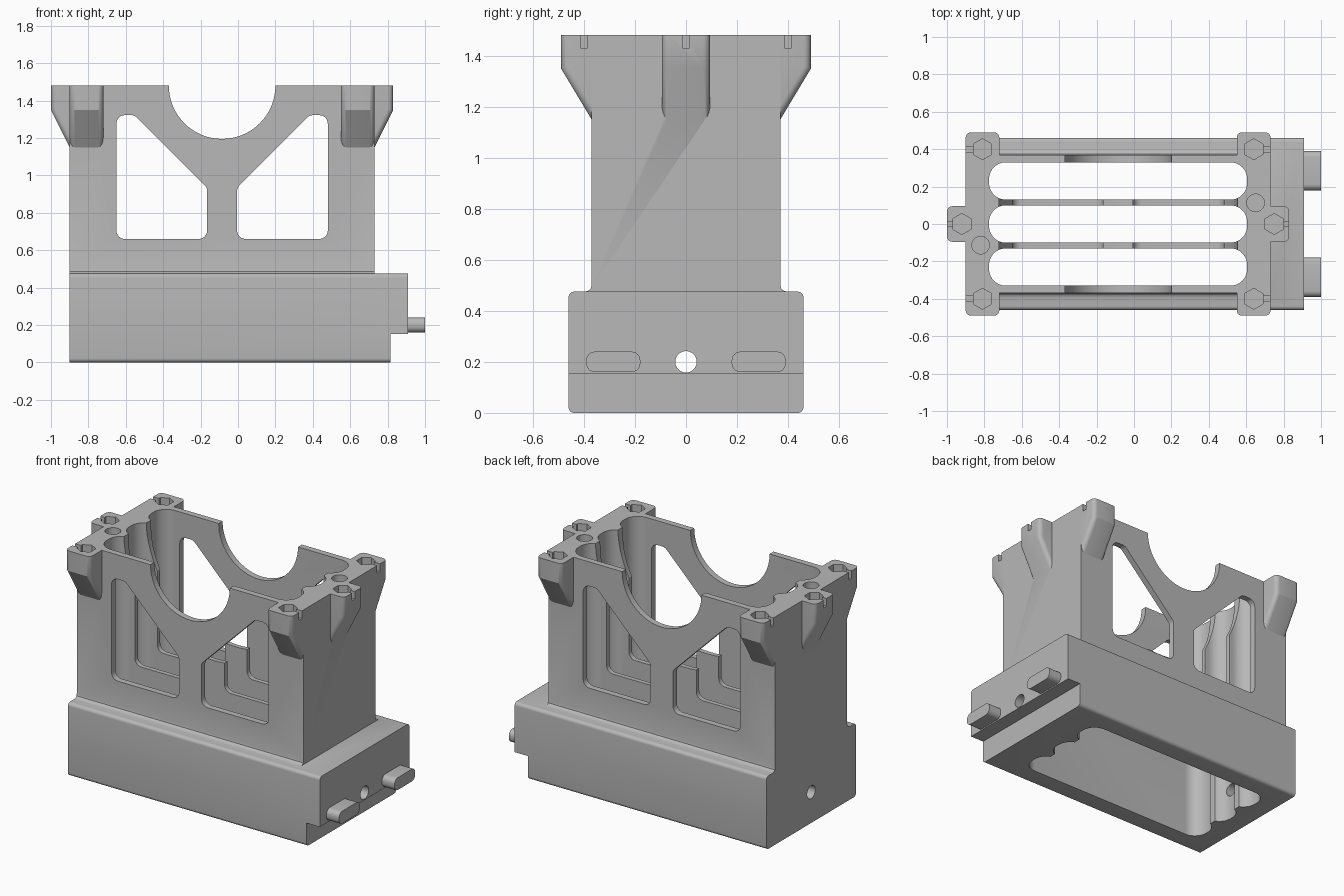
import bpy, bmesh, math
from mathutils import Vector, Matrix

cube = bpy.data.objects.get("Cube")
if cube:
    bpy.data.objects.remove(cube, do_unlink=True)

grey = bpy.data.materials.new("cast_grey")
grey.use_nodes = True
colour = (0.48, 0.48, 0.48, 1)
grey.diffuse_color = colour
grey.node_tree.nodes["Principled BSDF"].inputs["Base Color"].default_value = colour

MID = -0.085   # centre line of the upper body
TOP = 1.48


def rounded(points, r, steps=6):
    """Replace each corner of a closed outline with an arc."""
    out, pts = [], [Vector(p) for p in points]
    for i, p in enumerate(pts):
        a = (pts[i - 1] - p).normalized()
        b = (pts[(i + 1) % len(pts)] - p).normalized()
        half = a.angle(b) / 2
        centre = p + (a + b).normalized() * r / math.sin(half)
        t = r / math.tan(half)
        start, end = p + a * t - centre, p + b * t - centre
        for k in range(steps + 1):
            f = k / steps
            d = start.lerp(end, f) if start.angle(end) < 0.01 else start.slerp(end, f)
            out.append(centre + d.normalized() * r)
    return out


def rect(u0, u1, v0, v1):
    return [(u0, v0), (u1, v0), (u1, v1), (u0, v1)]


def circle(u, v, r, n=32, turn=0):
    return [(u + r * math.cos(turn + math.tau * k / n),
             v + r * math.sin(turn + math.tau * k / n)) for k in range(n)]


def prism(name, outline, axis, lo, hi, soften=0, matrix=None):
    """Extrude an outline along an axis; optionally bevel its outer long edges."""
    place = {"X": lambda p, h: (h, p[0], p[1]),
             "Y": lambda p, h: (p[0], h, p[1]),
             "Z": lambda p, h: (p[0], p[1], h)}[axis]
    bm = bmesh.new()
    low = [bm.verts.new(place(p, lo)) for p in outline]
    high = [bm.verts.new(place(p, hi)) for p in outline]
    bm.faces.new(low)
    bm.faces.new(high)
    n = len(low)
    for i in range(n):
        j = (i + 1) % n
        bm.faces.new((low[i], low[j], high[j], high[i]))
    if soften:
        reach = max(v.co.x for v in bm.verts) - 0.001
        edges = [e for e in bm.edges
                 if abs(e.verts[0].co.y - e.verts[1].co.y) < 0.001
                 and max(v.co.x for v in e.verts) > reach
                 and abs(e.verts[0].co.z - e.verts[1].co.z) > 0.001]
        bmesh.ops.bevel(bm, geom=edges, offset=soften, segments=5,
                        profile=0.5, affect="EDGES")
    if matrix:
        bm.transform(matrix)
    bmesh.ops.recalc_face_normals(bm, faces=bm.faces)
    mesh = bpy.data.meshes.new(name)
    bm.to_mesh(mesh)
    bm.free()
    mesh.materials.append(grey)
    obj = bpy.data.objects.new(name, mesh)
    bpy.context.collection.objects.link(obj)
    return obj


def combine(target, tool, operation):
    """Apply one boolean and discard the tool."""
    tool.hide_render = True
    mod = target.modifiers.new("shape", "BOOLEAN")
    mod.operation, mod.object, mod.solver = operation, tool, "EXACT"
    bpy.context.view_layer.objects.active = target
    bpy.ops.object.modifier_apply(modifier=mod.name)
    bpy.data.objects.remove(tool, do_unlink=True)


# Base block, with an undercut at the right end
block = prism("engine_block", rounded(rect(-0.46, 0.46, 0, 0.475), 0.022), "X", -0.9, 0.91)
parts, cuts = [], []
cuts.append(prism("step_cut", rect(0.815, 1.1, -0.1, 0.152), "Y", -0.6, 0.6))

# Upper body with a small fillet where it meets the base
side = [(0.40, 0.44), (0.395, 0.475), (0.382, 0.479), (0.373, 0.487), (0.37, 0.5), (0.37, TOP)]
parts.append(prism("upper_body", side + [(-y, z) for y, z in reversed(side)], "X", -0.9, 0.73))


# Flared bolt bosses: x is outward in local space
def boss(name, origin, angle, out, width):
    run = 0.06
    outline = [(-run, 1.15 - run * 0.2 / out), (out, 1.35), (out, TOP), (-run, TOP)]
    m = Matrix.Translation(origin) @ Matrix.Rotation(angle, 4, "Z")
    parts.append(prism(name, outline, "Y", -width / 2, width / 2, 0.028, m))


for sx in (-1, 1):
    boss("end_boss", (MID + sx * 0.815, 0, 0), 0 if sx > 0 else math.pi, 0.1, 0.19)
    for sy in (-1, 1):
        boss("corner_boss", (MID + sx * 0.725, sy * 0.37, 0), sy * math.pi / 2, 0.12, 0.18)

# Locating pegs on the right end
for sy in (-1, 1):
    outline = rounded(rect(sy * 0.285 - 0.106, sy * 0.285 + 0.106, 0.16, 0.24), 0.034)
    parts.append(prism("peg", outline, "X", 0.85, 1.0))

# Three through slots, joined below by one pocket
for y in (-0.23, 0, 0.23):
    outline = rounded(rect(MID - 0.69, MID + 0.69, y - 0.1, y + 0.1), 0.09, 10)
    cuts.append(prism("slot_cut", outline, "Z", -0.2, 1.7))
cuts.append(prism("pocket_cut", rect(MID - 0.635, MID + 0.635, -0.2, 0.2), "Z", -0.1, 0.48))

# Large round clearance in the webs, smaller one through the side walls
cuts.append(prism("web_clearance_cut", circle(MID, TOP, 0.638, 96), "Y", -0.25, 0.25))
cuts.append(prism("saddle_cut", circle(MID, TOP, 0.285, 64), "Y", -0.6, 0.6))

# Mirrored windows in both side walls
window = [(0.08, 0.66), (0.565, 0.66), (0.565, 1.322), (0.468, 1.322), (0.08, 0.934)]
for s in (-1, 1):
    outline = rounded([(MID + s * x, z) for x, z in window], 0.045)
    cuts.append(prism("window_cut", outline, "Y", -0.6, 0.6))

# Cross hole through both ends of the base
cuts.append(prism("end_hole_cut", circle(0, 0.2, 0.042), "X", -1.1, 1.1))

# Hexagonal bolt pockets with narrow slots to the outside, and dowel holes
for sx in (-1, 1):
    for y, dx in ((-0.4, 0.725), (0, 0.835), (0.4, 0.725)):
        x = MID + sx * dx
        cuts.append(prism("bolt_cut", circle(x, y, 0.056, 6, math.pi / 6), "Z", TOP - 0.1, 1.6))
        ends = sorted((x, x + sx * 0.12))
        cuts.append(prism("notch_cut", rect(ends[0], ends[1], y - 0.014, y + 0.014),
                          "Z", TOP - 0.05, 1.6))
    cuts.append(prism("dowel_cut", circle(MID + sx * 0.735, sx * 0.113, 0.047), "Z", TOP - 0.15, 1.6))

for part in parts:
    combine(block, part, "UNION")
for cut in cuts:
    combine(block, cut, "DIFFERENCE")

bpy.ops.object.select_all(action="DESELECT")
block.select_set(True)
bpy.context.view_layer.objects.active = block
bpy.ops.object.shade_smooth_by_angle(angle=math.radians(28))
